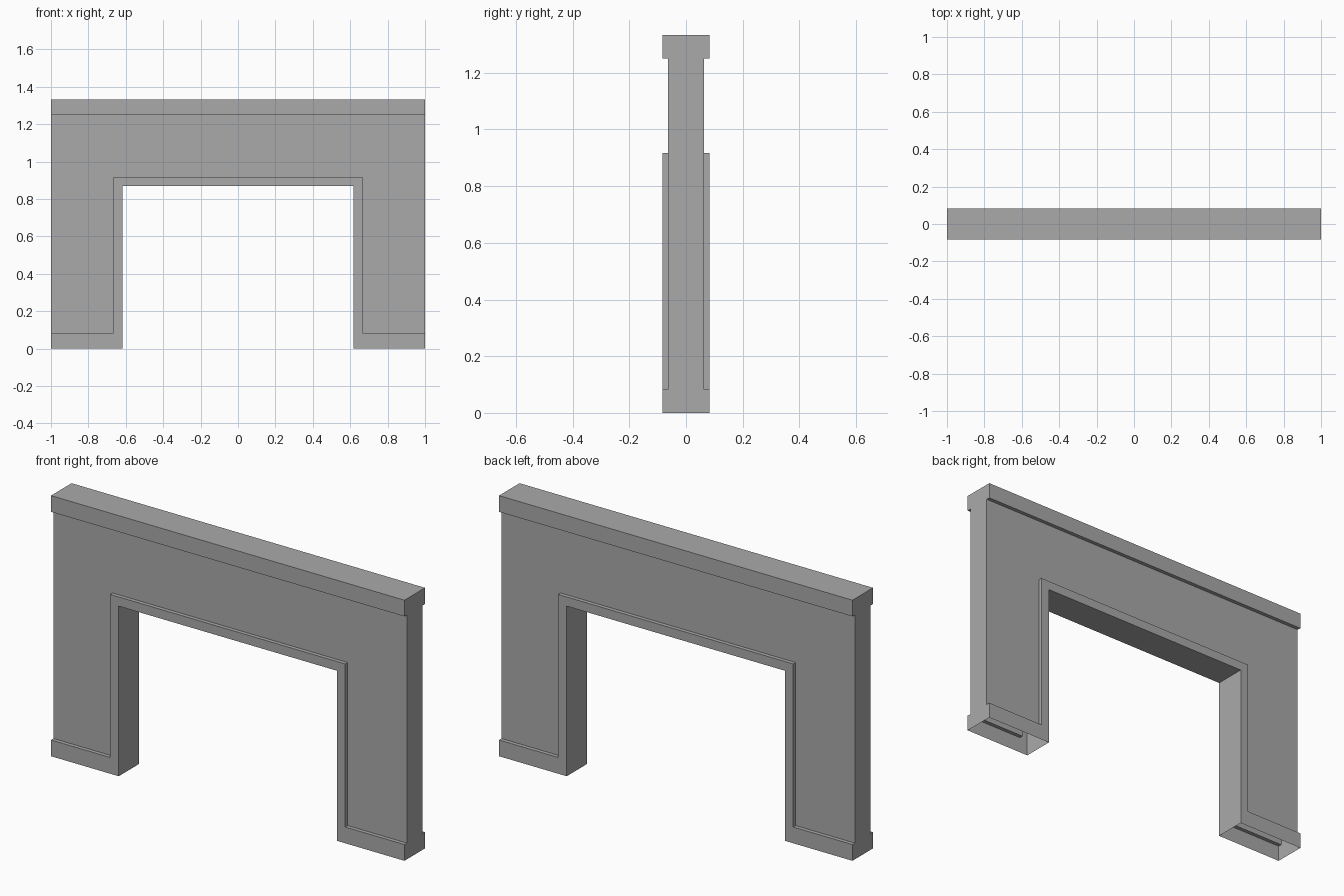
import bpy
import bmesh

cube = bpy.data.objects.get("Cube")
if cube:
    bpy.data.objects.remove(cube, do_unlink=True)

HALF_DEPTH, WALL_HALF = 0.083, 0.063
HEIGHT, CORNICE, PLINTH = 1.333, 1.25, 0.083
OPENING_X, OPENING_Z = 0.617, 0.87
FRAME_X, FRAME_Z = 0.665, 0.917

grey = bpy.data.materials.new("plain_grey")
grey.use_nodes = True
grey.diffuse_color = (0.4, 0.4, 0.4, 1)
grey.node_tree.nodes["Principled BSDF"].inputs["Base Color"].default_value = (0.4, 0.4, 0.4, 1)


def arch_prism(name, half_width, inner_x, bottom, inner_z, top, y0, y1):
    """Extrude an upside-down U from y0 to y1."""
    right = [(inner_x, inner_z), (inner_x, bottom), (half_width, bottom), (half_width, top)]
    outline = right + [(-x, z) for x, z in reversed(right)]
    bm = bmesh.new()
    face = bm.faces.new([bm.verts.new((x, y0, z)) for x, z in outline])
    moved = bmesh.ops.extrude_face_region(bm, geom=[face])["geom"]
    verts = [v for v in moved if isinstance(v, bmesh.types.BMVert)]
    bmesh.ops.translate(bm, verts=verts, vec=(0, y1 - y0, 0))
    bmesh.ops.recalc_face_normals(bm, faces=bm.faces)
    mesh = bpy.data.meshes.new(name)
    bm.to_mesh(mesh)
    bm.free()
    mesh.materials.append(grey)
    obj = bpy.data.objects.new(name, mesh)
    bpy.context.collection.objects.link(obj)
    return obj


# Full-depth surround, including cornice, plinths and opening trim
surround = arch_prism("fireplace_surround", 1, OPENING_X, 0, OPENING_Z, HEIGHT,
                      -HALF_DEPTH, HALF_DEPTH)

# Recess the wall panel on both sides, running out through the ends
cutters = []
for side, name in ((-1, "front_recess_cutter"), (1, "back_recess_cutter")):
    y0, y1 = sorted((side * WALL_HALF, side * 0.2))
    cutter = arch_prism(name, 1.1, FRAME_X, PLINTH, FRAME_Z, CORNICE, y0, y1)
    cutter.hide_render = True
    cutters.append(cutter)
    cut = surround.modifiers.new(name, "BOOLEAN")
    cut.operation, cut.solver, cut.object = "DIFFERENCE", "EXACT", cutter

# Apply the cuts and remove the helpers
bpy.context.view_layer.update()
evaluated = surround.evaluated_get(bpy.context.evaluated_depsgraph_get())
carved = bpy.data.meshes.new_from_object(evaluated)
surround.modifiers.clear()
surround.data = carved
for cutter in cutters:
    bpy.data.objects.remove(cutter, do_unlink=True)

# Leave the hollow feet open underneath
bm = bmesh.new()
bm.from_mesh(carved)
feet = [f for f in bm.faces if all(v.co.z < 0.001 for v in f.verts)]
bmesh.ops.delete(bm, geom=feet, context="FACES")
bm.to_mesh(carved)
bm.free()
